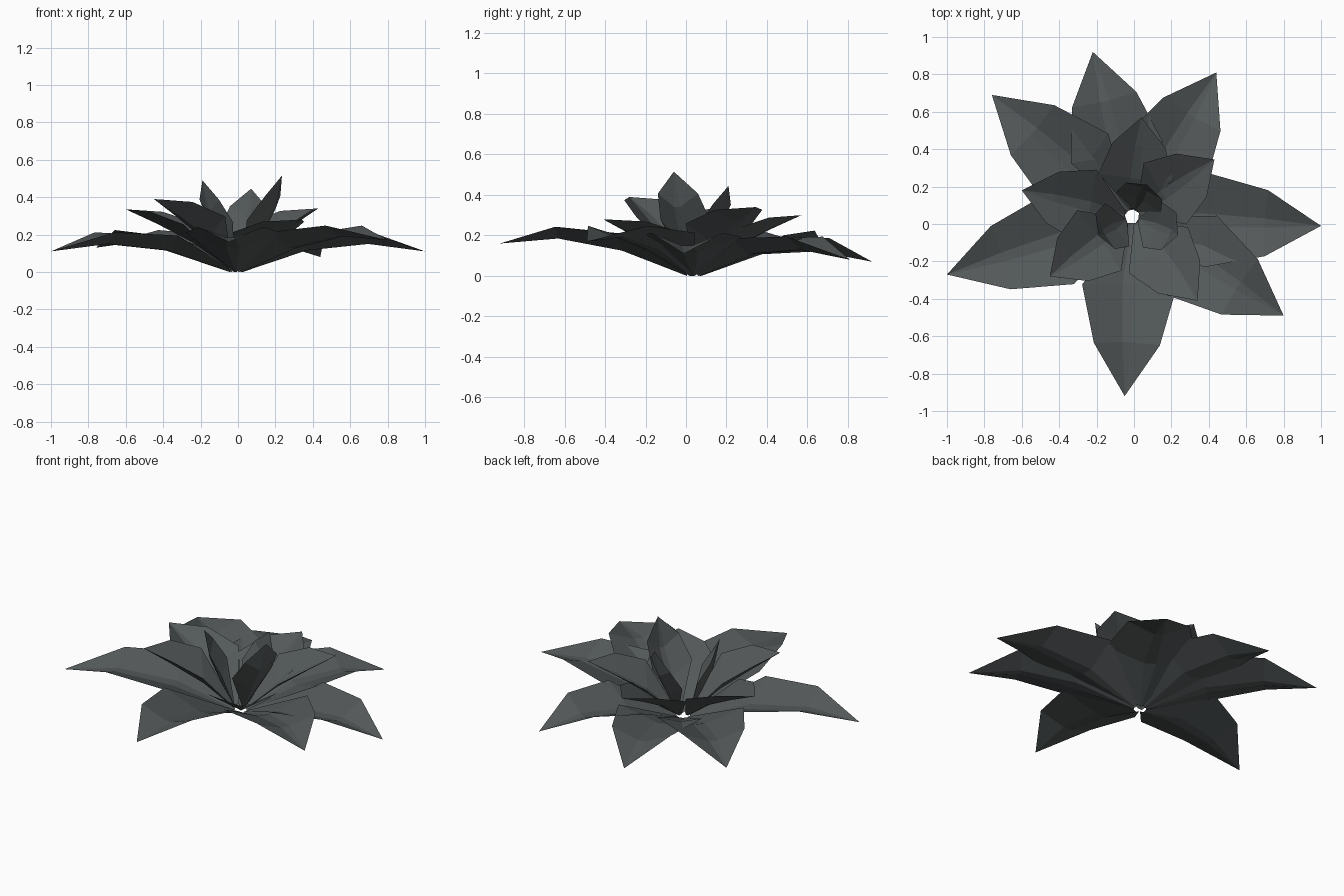
import bpy
import math
from mathutils import Vector

if "Cube" in bpy.data.objects:
    bpy.data.objects.remove(bpy.data.objects["Cube"])

CENTRE = Vector((-0.01, 0.04, 0))
KEEL = 0.14  # width of the flat keel strip, as a fraction of the petal

leaf = bpy.data.materials.new("dark_slate_green")
leaf.diffuse_color = (0.088, 0.099, 0.101, 1)
leaf.use_nodes = True
leaf.node_tree.nodes["Principled BSDF"].inputs["Base Color"].default_value = leaf.diffuse_color


def petal(name, tip, base, rows):
    """Keeled petal: a narrow base, cross rows and a pointed tip.
    Each row: keel distance, keel height, edge distance, edge height, half width
    (distances are fractions of the petal length)."""
    tip = Vector(tip)
    flat = Vector((tip.x, tip.y, 0)) - CENTRE
    length = flat.length
    out = flat.normalized()
    side = Vector((-out.y, out.x, 0))
    base_r, base_z, base_w = base

    def point(along, across, z):
        return CENTRE + out * along + side * across + Vector((0, 0, z))

    all_rows = [(base_r / length, base_z, base_r / length, base_z + 0.012, base_w)]
    all_rows += rows
    verts = []
    for keel_s, keel_z, edge_s, edge_z, half in all_rows:
        verts += [point(edge_s * length, half, edge_z),
                  point(keel_s * length, half * KEEL, keel_z),
                  point(keel_s * length, -half * KEEL, keel_z),
                  point(edge_s * length, -half, edge_z)]
    verts.append(tip)

    # Faces wound so the upper side faces up
    faces = []
    for r in range(len(rows)):
        for c in range(3):
            a = r * 4 + c
            faces.append((a + 1, a + 5, a + 4, a))
    last, end = len(rows) * 4, len(verts) - 1
    faces += [(last + c + 1, end, last + c) for c in range(3)]

    mesh = bpy.data.meshes.new(name)
    mesh.from_pydata([tuple(v) for v in verts], [], faces)
    mesh.materials.append(leaf)
    obj = bpy.data.objects.new(name, mesh)
    bpy.context.collection.objects.link(obj)


# Wide drooping outer ring
outer = [(1.0, -0.01, 0.11), (0.44, 0.81, 0.08), (-0.22, 0.92, 0.07),
         (-0.76, 0.69, 0.13), (-1.0, -0.27, 0.11), (-0.05, -0.92, 0.16),
         (0.80, -0.49, 0.17)]
for i, t in enumerate(outer):
    droop = t[2] - 0.11
    petal(f"outer_petal_{i + 1}", t, (0.035, 0.0, 0.022),
          [(0.37, 0.115 + 0.2 * droop, 0.39, 0.195 + 0.3 * droop, 0.252),
           (0.70, 0.150 + 0.7 * droop, 0.71, 0.212 + 0.6 * droop, 0.177)])

# Rising middle ring
middle = [(0.43, 0.345, 0.34), (0.04, 0.57, 0.30), (-0.60, 0.18, 0.335),
          (-0.45, -0.28, 0.39), (0.34, -0.41, 0.28)]
for i, t in enumerate(middle):
    z = t[2]
    petal(f"middle_petal_{i + 1}", t, (0.04, 0.02, 0.02),
          [(0.38, 0.47 * z, 0.40, 0.76 * z, 0.20),
           (0.71, 0.77 * z, 0.72, 0.96 * z, 0.142)])

# Steep inner petals
inner = [(0.07, 0.21, 0.445), (-0.19, -0.06, 0.49), (0.235, -0.06, 0.515)]
for i, t in enumerate(inner):
    z = t[2]
    petal(f"inner_petal_{i + 1}", t, (0.04, 0.04, 0.018),
          [(0.52, 0.36 * z, 0.44, 0.54 * z, 0.132),
           (0.84, 0.66 * z, 0.80, 0.79 * z, 0.107)])
